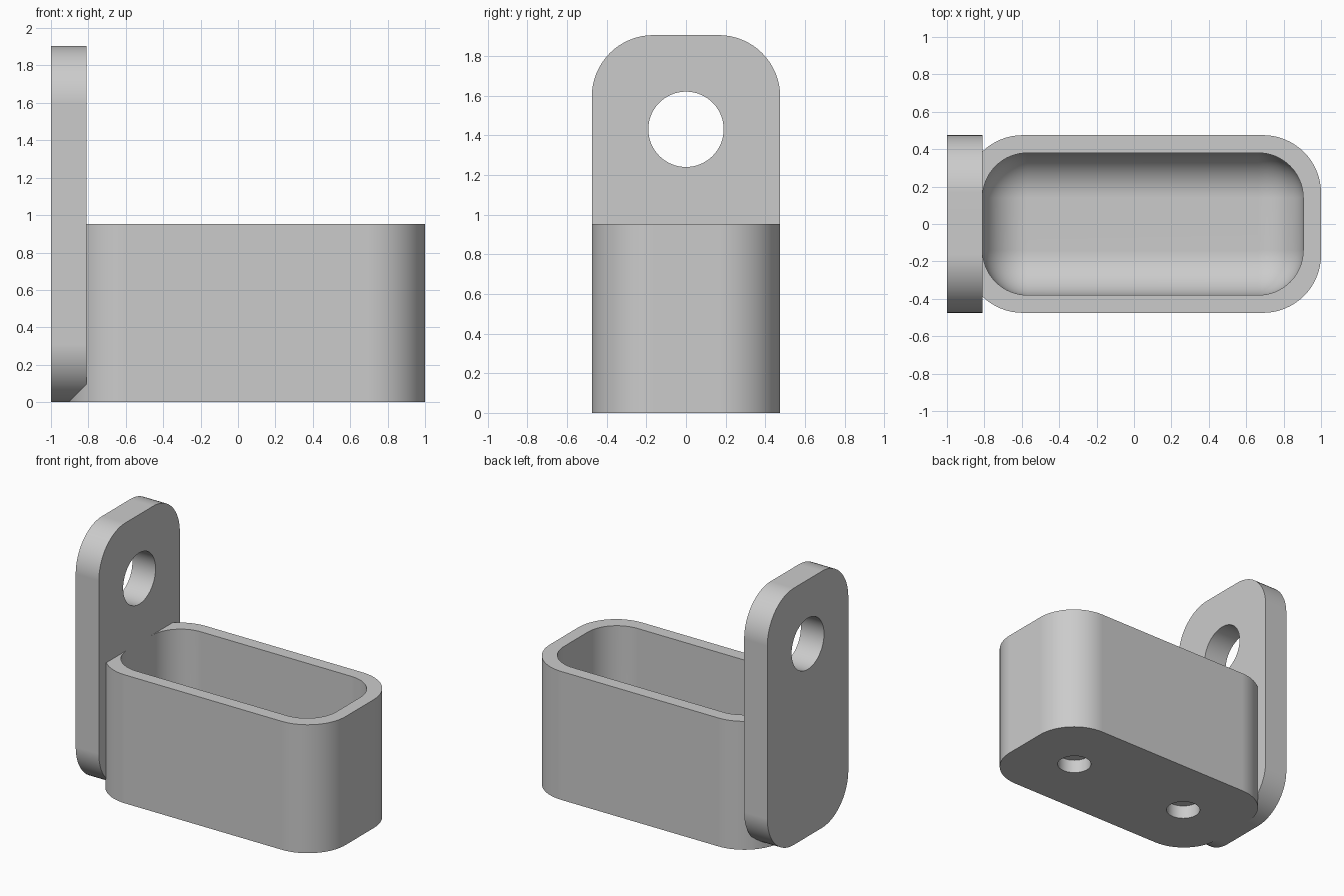
import bpy, bmesh
from math import radians
from mathutils import Matrix, Vector

cube = bpy.data.objects.get("Cube")
if cube:
    bpy.data.objects.remove(cube)

grey = bpy.data.materials.new("light grey")
grey.use_nodes = True
GREY = (0.6, 0.6, 0.6, 1)
grey.diffuse_color = GREY
grey.node_tree.nodes["Principled BSDF"].inputs["Base Color"].default_value = GREY


def finish(name, bm):
    bmesh.ops.recalc_face_normals(bm, faces=bm.faces)
    mesh = bpy.data.meshes.new(name)
    bm.to_mesh(mesh)
    bm.free()
    mesh.materials.append(grey)
    ob = bpy.data.objects.new(name, mesh)
    bpy.context.collection.objects.link(ob)
    return ob


def rounded_box(name, low, high, radius, axis, round_floor=False):
    """Box whose edges along one axis (and optionally the floor) are rounded."""
    low, high = Vector(low), Vector(high)
    size = high - low
    bm = bmesh.new()
    bmesh.ops.create_cube(bm, size=1, matrix=Matrix.Translation((low + high) / 2)
                          @ Matrix.Diagonal((*size, 1)))
    edges = []
    for e in bm.edges:
        along = abs((e.verts[0].co - e.verts[1].co).normalized()[axis]) > 0.9
        floor = all(v.co.z < low.z + 0.001 for v in e.verts)
        if along or (round_floor and floor):
            edges.append(e)
    bmesh.ops.bevel(bm, geom=edges, offset=radius, offset_type='OFFSET',
                    segments=16, profile=0.5, affect='EDGES')
    return finish(name, bm)


def cylinder(name, centre, radius, depth, turn=0):
    bm = bmesh.new()
    bmesh.ops.create_cone(bm, cap_ends=True, segments=64, radius1=radius,
                          radius2=radius, depth=depth,
                          matrix=Matrix.Translation(centre)
                          @ Matrix.Rotation(radians(turn), 4, 'Y'))
    return finish(name, bm)


def combine(target, tool, operation):
    mod = target.modifiers.new(operation.lower(), 'BOOLEAN')
    mod.operation = operation
    mod.solver = 'EXACT'
    mod.object = tool
    bpy.context.view_layer.objects.active = target
    bpy.ops.object.modifier_apply(modifier=mod.name)
    bpy.data.objects.remove(tool)


# Bin body joined to the tall back plate
holder = rounded_box("wall_bin", (-0.905, -0.475, 0), (1, 0.475, 0.953), 0.31, 2)
plate = rounded_box("back_plate", (-1, -0.475, 0), (-0.81, 0.475, 1.905), 0.31, 0)
combine(holder, plate, 'UNION')

# Cavity with a rounded floor
cavity = rounded_box("cavity", (-0.81, -0.38, 0.143), (0.905, 0.38, 1.4), 0.24, 2, True)
combine(holder, cavity, 'DIFFERENCE')

# Hanging hole through the plate
combine(holder, cylinder("hanging_hole", (-0.905, 0, 1.43), 0.19, 0.6, 90), 'DIFFERENCE')

# Two blind holes in the underside
for side in (-1, 1):
    combine(holder, cylinder("underside_hole", (0.048 + side * 0.5, 0, 0), 0.117, 0.2), 'DIFFERENCE')

# Smooth curves, crisp edges
bpy.ops.object.select_all(action='DESELECT')
holder.select_set(True)
bpy.context.view_layer.objects.active = holder
bpy.ops.object.shade_smooth_by_angle(angle=radians(30))
weighted = holder.modifiers.new("weighted normals", 'WEIGHTED_NORMAL')
weighted.keep_sharp = True
